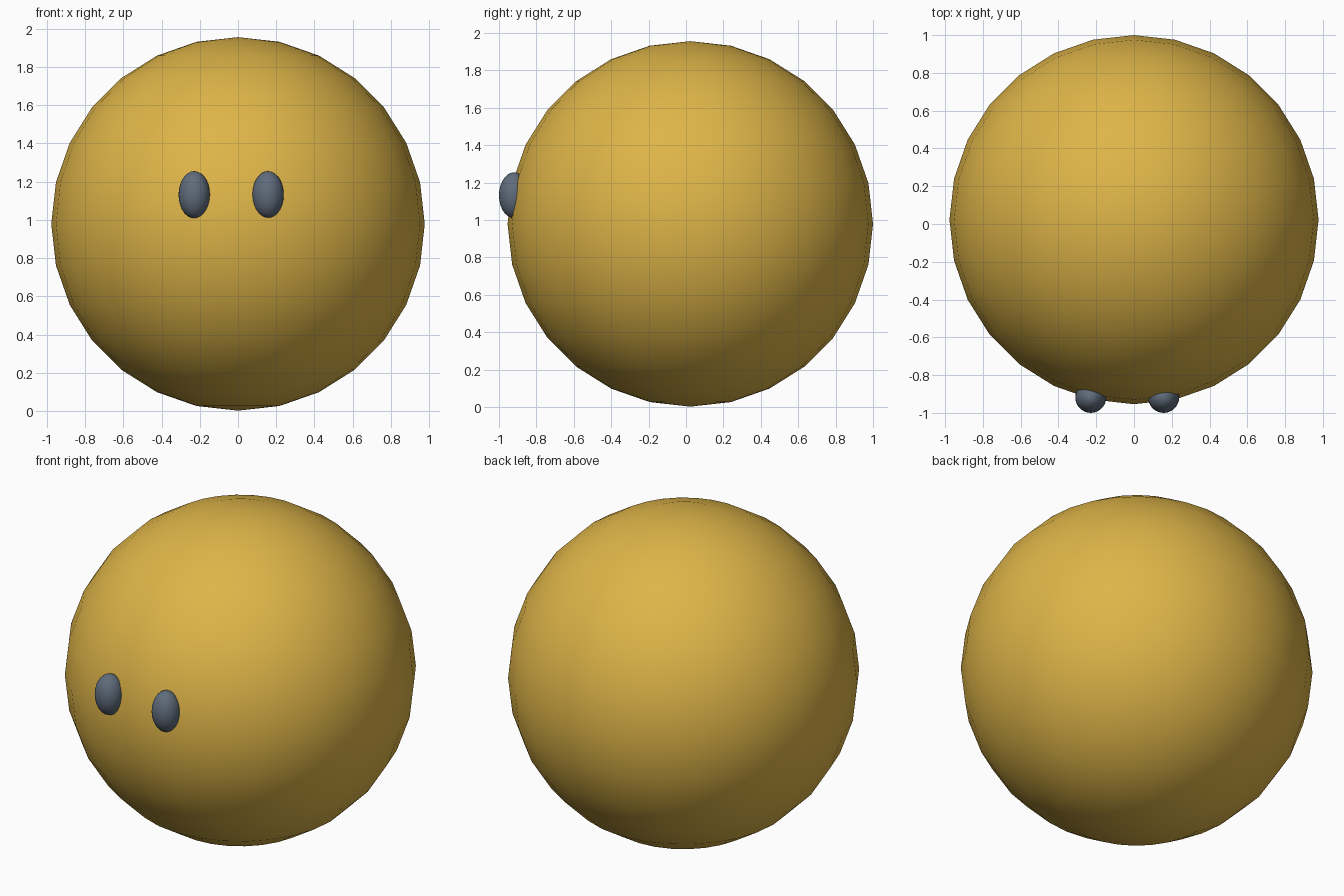
import bpy

cube = bpy.data.objects.get("Cube")
if cube:
    bpy.data.objects.remove(cube, do_unlink=True)


def make_material(name, color):
    mat = bpy.data.materials.new(name)
    mat.use_nodes = True
    mat.diffuse_color = (*color, 1)
    bsdf = next(n for n in mat.node_tree.nodes if n.type == 'BSDF_PRINCIPLED')
    bsdf.inputs["Base Color"].default_value = (*color, 1)
    return mat


def ellipsoid(name, center, radii, segments, rings, mat):
    bpy.ops.mesh.primitive_uv_sphere_add(segments=segments, ring_count=rings, radius=1, location=center)
    obj = bpy.context.object
    obj.name = obj.data.name = name
    obj.scale = radii
    bpy.ops.object.transform_apply(location=False, rotation=False, scale=True)
    bpy.ops.object.shade_smooth()
    obj.data.materials.append(mat)
    return obj


golden = make_material("golden yellow", (0.73, 0.46, 0.065))
slate = make_material("slate grey", (0.115, 0.15, 0.20))

# Round body
R = 0.977
ellipsoid("body", (0, 0.023, 0.979), (R, R, R), 28, 14, golden)

# Oval eyes, half sunk into the front and slightly off centre
for side, x in (("left", 0.157), ("right", -0.229)):
    ellipsoid(side + "_eye", (x, -0.918, 1.132), (0.082, 0.082, 0.123), 28, 14, slate)
